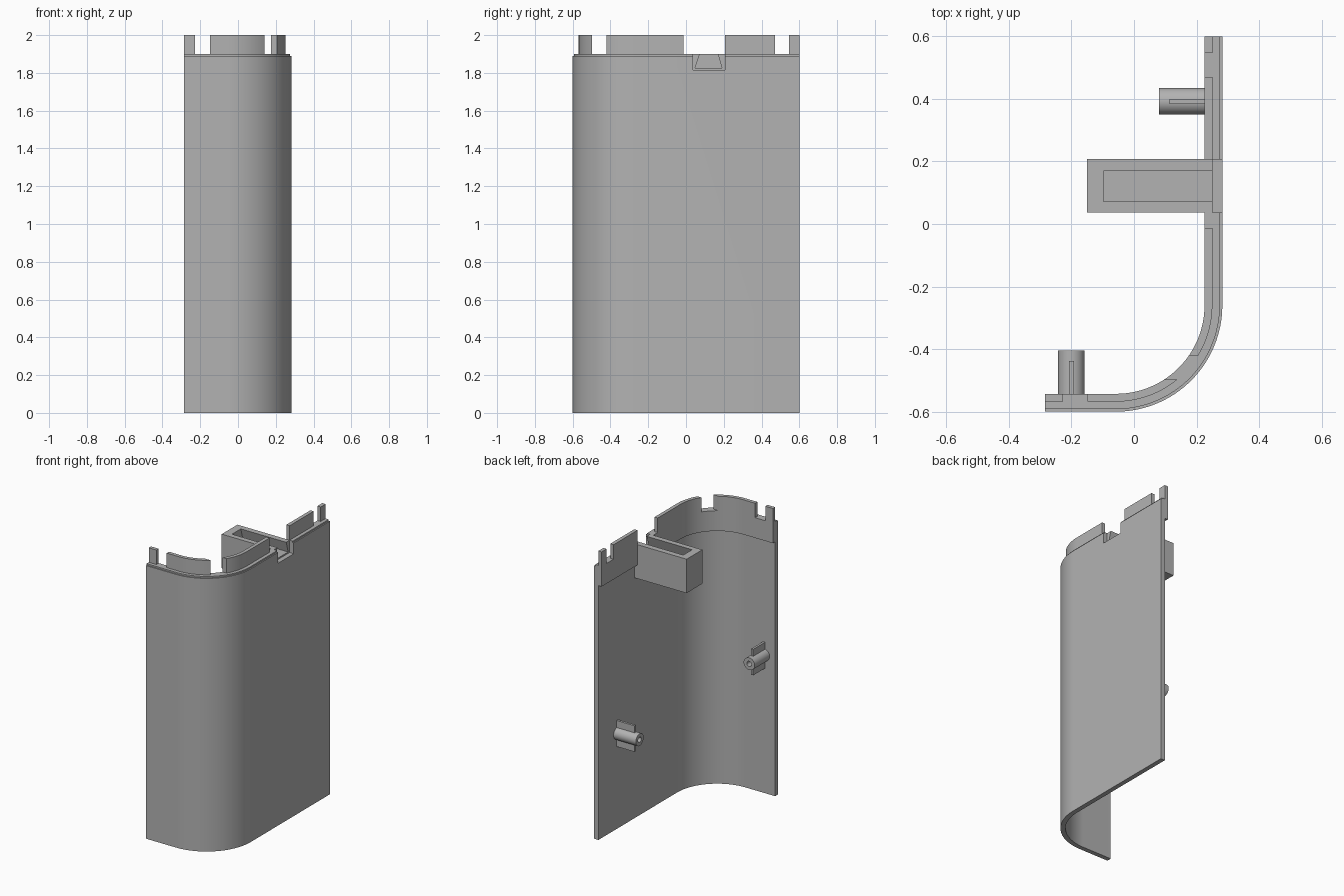
import bpy, bmesh, math
from mathutils import Vector, Matrix

cube = bpy.data.objects.get("Cube")
if cube:
    bpy.data.objects.remove(cube, do_unlink=True)

grey = bpy.data.materials.new("light_grey_plastic")
grey.use_nodes = True
colour = (0.45, 0.45, 0.45, 1)
grey.diffuse_color = colour
grey.node_tree.nodes["Principled BSDF"].inputs["Base Color"].default_value = colour


def finish(name, bm):
    bmesh.ops.recalc_face_normals(bm, faces=bm.faces)
    mesh = bpy.data.meshes.new(name)
    bm.to_mesh(mesh)
    bm.free()
    obj = bpy.data.objects.new(name, mesh)
    bpy.context.collection.objects.link(obj)
    mesh.materials.append(grey)
    return obj


def add_box(bm, low, high):
    low, high = Vector(low), Vector(high)
    matrix = Matrix.Translation((low + high) / 2) @ Matrix.Diagonal((*(high - low), 1))
    bmesh.ops.create_cube(bm, size=1, matrix=matrix)


def box(name, low, high):
    bm = bmesh.new()
    add_box(bm, low, high)
    return finish(name, bm)


def loft(name, rings):
    """Closed solid through a list of equal rings, capped at both ends."""
    bm = bmesh.new()
    rows = [[bm.verts.new(p) for p in ring] for ring in rings]
    n = len(rows[0])
    for a, b in zip(rows, rows[1:]):
        for i in range(n):
            bm.faces.new((a[i], a[(i + 1) % n], b[(i + 1) % n], b[i]))
    bm.faces.new(rows[0])
    bm.faces.new(rows[-1])
    return finish(name, bm)


def cut(obj, cutter):
    cutter.hide_render = True
    cutter.hide_viewport = True
    mod = obj.modifiers.new(cutter.name, 'BOOLEAN')
    mod.operation = 'DIFFERENCE'
    mod.solver = 'EXACT'
    mod.object = cutter


# Plan path of the wall: short front, round corner, long side
RADIUS, STEPS = 0.34, 32
CX, CY = 0.2825 - RADIUS, RADIUS - 0.6
path = [(-0.285, -0.6, 0, 1)]
for i in range(STEPS + 1):
    t = math.pi / 2 * i / STEPS
    nx, ny = -math.sin(t), math.cos(t)
    path.append((CX - RADIUS * nx, CY - RADIUS * ny, nx, ny))
path.append((0.2825, 0.6, -1, 0))


def sweep(name, section):
    """Carry a section of (inset, height) points along the wall path."""
    return loft(name, [[(x + nx * d, y + ny * d, z) for d, z in section]
                       for x, y, nx, ny in path])


TOP = 1.9
shell = sweep("shell_wall", [(0, 0), (0, 1.89), (0.008, 1.89), (0.008, TOP),
                             (0.057, TOP), (0.057, 1.76), (0.032, 1.76), (0.032, 0)])
lip = sweep("locking_lip", [(0.032, TOP), (0.032, 2), (0.057, 2), (0.057, TOP)])

# Gaps in the lip
gaps = {"front": ((-0.227, -0.7), (-0.148, -0.5)),
        "corner": ((0.02, -0.497), (0.4, -0.42)),
        "latch": ((0.1, -0.013), (0.4, 0.207)),
        "side": ((0.1, 0.47), (0.4, 0.546))}
for name, (low, high) in gaps.items():
    cut(lip, box(name + "_gap_cutter", (*low, 1.8), (*high, 2.1)))

# Latch box with a tapered slot, open through the wall
latch = box("latch_box", (-0.15, 0.036, 1.665), (0.25, 0.208, TOP))
recess = box("recess_cutter", (0.2505, 0.036, 1.815), (0.4, 0.206, 2.1))


def slot_ring(x):
    return [(x, 0.048, 1.825), (x, 0.19, 1.825), (x, 0.166, TOP + 0.01), (x, 0.076, TOP + 0.01)]


slot = loft("slot_cutter", [slot_ring(-0.097), slot_ring(0.4)])
cut(shell, recess)
cut(shell, slot)
cut(latch, slot)


# Screw posts: hollow cylinder with fins above and below
def post(name, base, direction, length):
    turn = Vector(direction).to_track_quat('Z', 'Y').to_matrix().to_4x4()
    place = Matrix.Translation(base) @ turn
    rings = []
    for r, h in ((0.0425, 0), (0.0425, length), (0.018, length), (0.018, length * 0.3)):
        rings.append([place @ Vector((r * math.cos(a), r * math.sin(a), h))
                      for a in (math.tau * i / 32 for i in range(32))])
    tube = loft(name, rings)
    side = Vector((abs(direction[1]), abs(direction[0]), 0)) * 0.008
    tip = Vector(base) + Vector(direction) * (length - 0.033)
    bm = bmesh.new()
    for sign in (-1, 1):
        a = Vector(base) - side + Vector((0, 0, 0.035 * sign))
        b = tip + side + Vector((0, 0, 0.09 * sign))
        low = [min(p) for p in zip(a, b)]
        high = [max(p) for p in zip(a, b)]
        add_box(bm, low, high)
    finish(name + "_fins", bm)
    return tube


side_post = post("side_post", (0.255, 0.392, 0.66), (-1, 0, 0), 0.175)
front_post = post("front_post", (-0.2, -0.572, 0.955), (0, 1, 0), 0.167)

# Smooth the round surfaces, keep edges sharp
bpy.ops.object.select_all(action='DESELECT')
for obj in (shell, lip, side_post, front_post):
    obj.select_set(True)
bpy.context.view_layer.objects.active = shell
bpy.ops.object.shade_smooth_by_angle(angle=math.radians(30))
